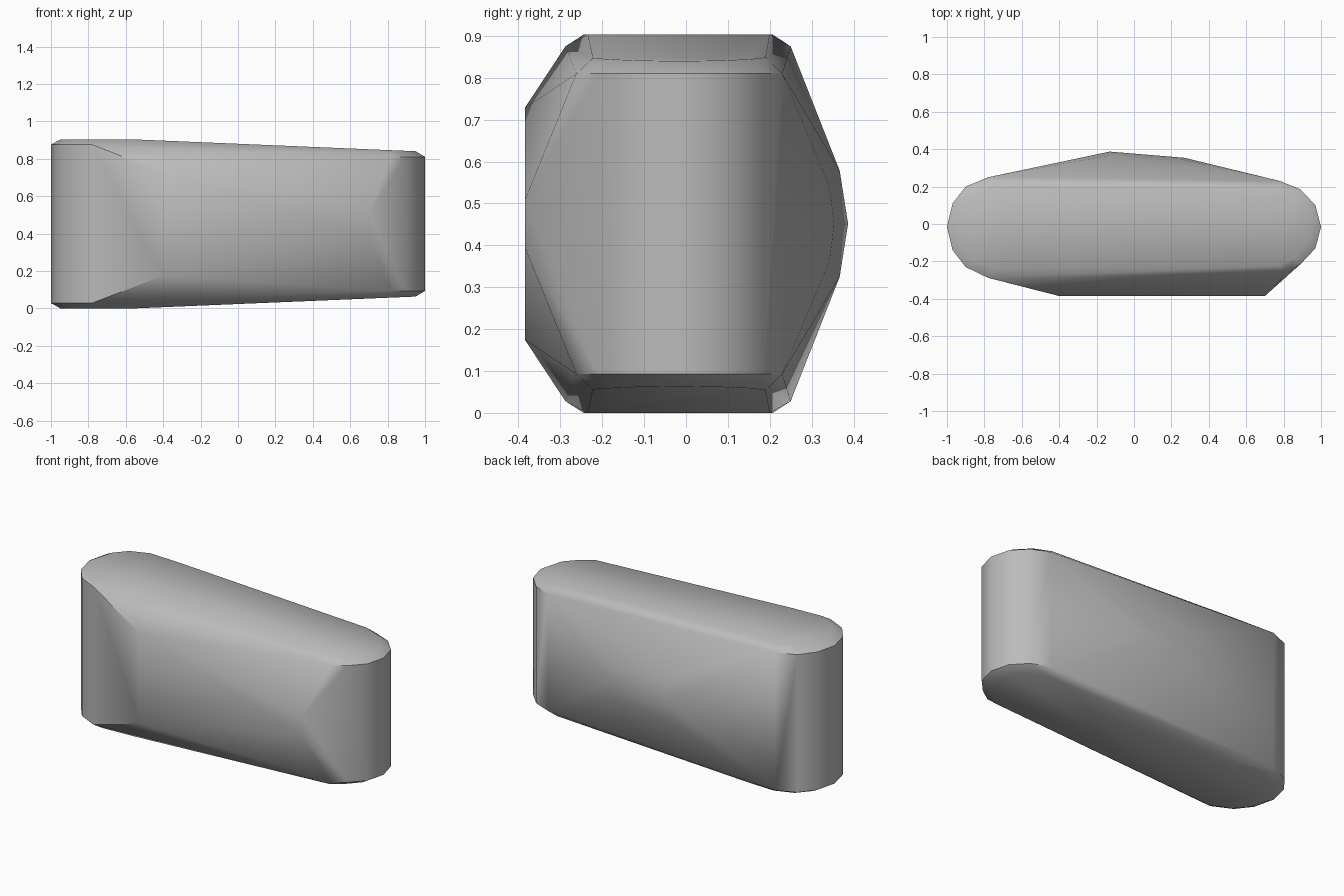
import bpy
import bmesh

cube = bpy.data.objects.get("Cube")
if cube:
    bpy.data.objects.remove(cube, do_unlink=True)

HEIGHT = 0.903
MID_Y = -0.017

# Rounded end outlines (x, y), from the back round to the front
left_end = [(-0.78, 0.25), (-0.90, 0.20), (-0.97, 0.11), (-1.0, -0.015),
            (-0.97, -0.14), (-0.90, -0.23), (-0.78, -0.288)]
right_end = [(0.78, 0.23), (0.89, 0.185), (0.97, 0.10), (1.0, -0.015),
             (0.97, -0.13), (0.895, -0.21), (0.82, -0.262)]

points = []


def add_pair(x, y, z):
    """Add a point and its twin mirrored about mid height."""
    points.append((x, y, z))
    points.append((x, y, HEIGHT - z))


def cap_height(x):
    """Top is level at the left, then slopes down to the right."""
    return min(HEIGHT, 0.84 + 0.042 * (0.95 - x))


# End walls and the inset, bevelled caps
for outline, wall_top in ((left_end, 0.875), (right_end, 0.81)):
    for x, y in outline:
        add_pair(x, y, wall_top)
        cap_x = x * 0.95
        add_pair(cap_x, MID_Y + (y - MID_Y) * 0.84, cap_height(cap_x))

# Start of the slope
for y in (-0.235, 0.20):
    add_pair(-0.55, y, HEIGHT)

# Flat front face: tall at the left, narrow at the right
add_pair(-0.40, -0.385, 0.728)
add_pair(0.70, -0.385, 0.508)

# Faceted bulge on the back
add_pair(-0.13, 0.367, 0.578)
add_pair(-0.13, 0.387, HEIGHT / 2)
add_pair(0.27, 0.343, 0.54)
add_pair(0.27, 0.354, HEIGHT / 2)

# Wrap the points in a closed faceted skin
bm = bmesh.new()
for p in points:
    bm.verts.new(p)
bmesh.ops.remove_doubles(bm, verts=bm.verts, dist=0.001)
hull = bmesh.ops.convex_hull(bm, input=bm.verts)
loose = [v for v in bm.verts if not v.link_faces]
bmesh.ops.delete(bm, geom=loose, context='VERTS')
bmesh.ops.dissolve_limit(bm, angle_limit=0.01, verts=bm.verts, edges=bm.edges)
bmesh.ops.recalc_face_normals(bm, faces=bm.faces)

mesh = bpy.data.meshes.new("stone_block")
bm.to_mesh(mesh)
bm.free()
block = bpy.data.objects.new("stone_block", mesh)
bpy.context.collection.objects.link(block)

# Plain grey surface
grey = bpy.data.materials.new("stone_grey")
grey.use_nodes = True
colour = (0.5, 0.5, 0.5, 1.0)
grey.diffuse_color = colour
grey.node_tree.nodes["Principled BSDF"].inputs["Base Color"].default_value = colour
mesh.materials.append(grey)

# Soft shading, sharp only at the strong edges
bpy.ops.object.select_all(action='DESELECT')
block.select_set(True)
bpy.context.view_layer.objects.active = block
bpy.ops.object.shade_smooth_by_angle(angle=0.7)
